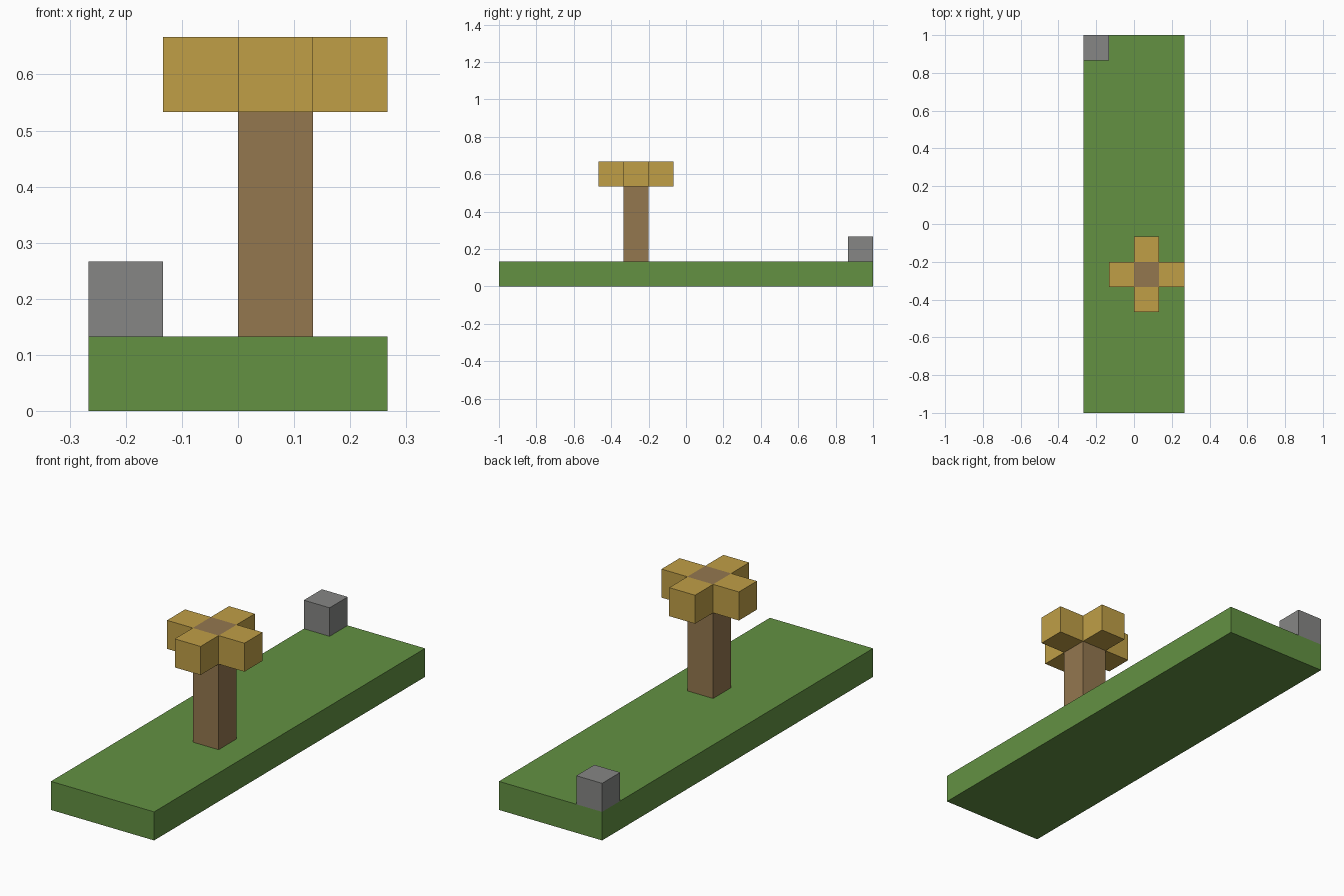
import bpy
import bmesh
from mathutils import Matrix, Vector

cube = bpy.data.objects.get("Cube")
if cube:
    bpy.data.objects.remove(cube, do_unlink=True)

U = 2 / 15  # one block; the ground is 15 blocks long


def material(name, rgb):
    mat = bpy.data.materials.new(name)
    mat.use_nodes = True
    color = (*rgb, 1)
    mat.diffuse_color = color
    mat.node_tree.nodes["Principled BSDF"].inputs["Base Color"].default_value = color
    return mat


def block(name, center, size, mat):
    """Flat-sided box, with centre and size given in block units."""
    bm = bmesh.new()
    bmesh.ops.create_cube(bm, size=U, matrix=Matrix.Diagonal((*size, 1)))
    mesh = bpy.data.meshes.new(name)
    bm.to_mesh(mesh)
    bm.free()
    mesh.materials.append(mat)
    obj = bpy.data.objects.new(name, mesh)
    obj.location = Vector(center) * U
    bpy.context.collection.objects.link(obj)
    return obj


grass = material("grass green", (0.125, 0.285, 0.055))
bark = material("bark brown", (0.295, 0.185, 0.078))
leaf = material("golden leaf", (0.525, 0.345, 0.062))
rock = material("stone grey", (0.238, 0.240, 0.233))

# Ground slab and corner stone
block("ground", (0, 0, 0.5), (4, 15, 1), grass)
block("stone", (-1.5, 7, 1.5), (1, 1, 1), rock)

# Tree: the trunk reaches the crown's top, with a leaf block on each side
tx, ty = 0.5, -2
block("trunk", (tx, ty, 3), (1, 1, 4), bark)
sides = {"left": (1, 0), "right": (-1, 0), "front": (0, -1), "back": (0, 1)}
for side, (dx, dy) in sides.items():
    block("leaves_" + side, (tx + dx, ty + dy, 4.5), (1, 1, 1), leaf)
